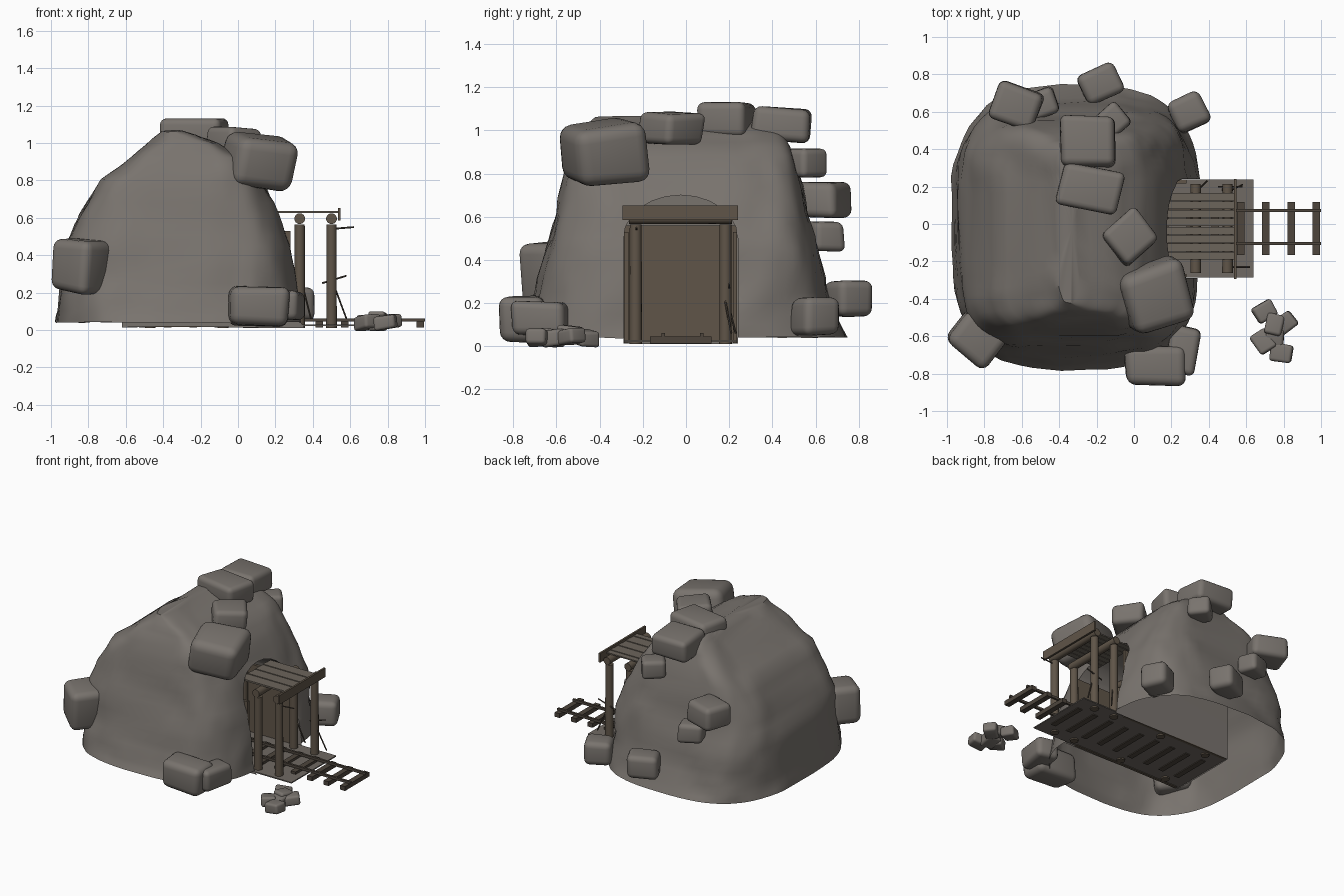
import bpy, bmesh, math, random
from mathutils import Vector, Matrix, Euler, noise

if "Cube" in bpy.data.objects:
    bpy.data.objects.remove(bpy.data.objects["Cube"])

random.seed(4)
CY = -0.025  # tunnel centre line


def material(name, r, g, b):
    m = bpy.data.materials.new(name)
    m.diffuse_color = (r, g, b, 1)
    m.use_nodes = True
    m.node_tree.nodes["Principled BSDF"].inputs["Base Color"].default_value = m.diffuse_color
    return m


ROCK = material("grey_rock", .19, .172, .155)
WOOD = material("brown_wood", .115, .09, .065)
PLANK = material("weathered_planks", .15, .128, .105)
DARK = material("dark_timber", .075, .06, .046)
FLOOR = material("floor_stone", .16, .142, .125)


def finish(bm, name, mat, angle=None):
    bmesh.ops.recalc_face_normals(bm, faces=bm.faces[:])
    me = bpy.data.meshes.new(name)
    bm.to_mesh(me)
    bm.free()
    ob = bpy.data.objects.new(name, me)
    bpy.context.collection.objects.link(ob)
    me.materials.append(mat)
    if angle:
        smooth(ob, angle)
    return ob


def smooth(ob, angle):
    bpy.ops.object.select_all(action='DESELECT')
    ob.select_set(True)
    bpy.context.view_layer.objects.active = ob
    bpy.ops.object.shade_smooth_by_angle(angle=math.radians(angle))


def box(name, x0, x1, y0, y1, z0, z1, mat):
    bm = bmesh.new()
    c = Vector(((x0 + x1) / 2, (y0 + y1) / 2, (z0 + z1) / 2))
    bmesh.ops.create_cube(bm, size=1, matrix=Matrix.Translation(c)
                          @ Matrix.Diagonal((x1 - x0, y1 - y0, z1 - z0, 1)))
    return finish(bm, name, mat)


def log(name, a, b, r, mat, sides=14):
    a, b = Vector(a), Vector(b)
    bm = bmesh.new()
    rot = (b - a).to_track_quat('Z', 'Y').to_matrix().to_4x4()
    bmesh.ops.create_cone(bm, cap_ends=True, segments=sides, radius1=r, radius2=r * .95,
                          depth=(b - a).length, matrix=Matrix.Translation((a + b) / 2) @ rot)
    return finish(bm, name, mat, 40)


def boulder(name, c, s, rot):
    bm = bmesh.new()
    bmesh.ops.create_cube(bm, size=1)
    for v in bm.verts:
        v.co *= 1 + random.uniform(-.1, .06)
        v.co = Vector(v.co[i] * s[i] for i in range(3))
    bmesh.ops.bevel(bm, geom=bm.edges[:], offset=.22 * min(s), segments=4,
                    profile=.5, affect='EDGES')
    e = Euler([math.radians(a) for a in rot])
    bm.transform(Matrix.Translation(c) @ e.to_matrix().to_4x4())
    return finish(bm, name, ROCK, 60)


# Rock mound: stacked superellipse rings (z, x left, x right, half depth, squareness)
TABLE = [(.01, -.985, .37, .78, 2.8), (.1, -.965, .345, .73, 3.2), (.25, -.95, .32, .68, 3.6),
         (.45, -.92, .28, .63, 4.5), (.62, -.85, .215, .58, 5), (.8, -.73, .12, .54, 6),
         (.92, -.57, .03, .50, 6), (1.0, -.47, -.1, .46, 6), (1.06, -.40, -.3, .40, 4)]
levels = []
for a, b in zip(TABLE, TABLE[1:]):
    for k in range(3):
        levels.append([p + (q - p) * k / 3 for p, q in zip(a, b)])
levels.append(TABLE[-1])
N = 72
bm = bmesh.new()
rings = []
for i, (z, xl, xr, yh, n) in enumerate(levels):
    ring = []
    for j in range(N):
        t = 2 * math.pi * (j + .5) / N
        c, s = math.cos(t), math.sin(t)
        x = (xl + xr) / 2 + (xr - xl) / 2 * math.copysign(abs(c) ** (2 / n), c)
        y = -.02 + yh * math.copysign(abs(s) ** (2 / n), s)
        p = Vector((x, y, z))
        if i:
            d = noise.noise(p * 5) * .018 + noise.noise(p * 11) * .008
            p += Vector((c, s, .4)) * d
        else:
            p.z += .03 * (abs(y) / .78) ** 4
        ring.append(bm.verts.new(p))
    rings.append(ring)
for lo, hi in zip(rings, rings[1:]):
    for j in range(N):
        k = (j + 1) % N
        bm.faces.new((lo[j], lo[k], hi[k], hi[j]))
for ring, z in ((rings[0], .01), (rings[-1], 1.07)):
    mid = bm.verts.new((-.33, -.02, z))
    for j in range(N):
        bm.faces.new((ring[j], ring[(j + 1) % N], mid))
mound = finish(bm, "rock_mound", ROCK)

# Arched tunnel cut through the mound
arch = [(CY - .265, -.2), (CY + .265, -.2)]
for k in range(13):
    a = math.pi * k / 12
    arch.append((CY + .265 * math.cos(a), .5 + .2 * math.sin(a)))
bm = bmesh.new()
f = bm.faces.new([bm.verts.new((-.62, y, z)) for y, z in arch])
ex = bmesh.ops.extrude_face_region(bm, geom=[f])
bmesh.ops.translate(bm, vec=(1.6, 0, 0),
                    verts=[g for g in ex["geom"] if isinstance(g, bmesh.types.BMVert)])
cutter = finish(bm, "tunnel_cutter", ROCK)
cutter.hide_render = True
mod = mound.modifiers.new("tunnel", 'BOOLEAN')
mod.operation = 'DIFFERENCE'
mod.solver = 'EXACT'
mod.object = cutter
bpy.context.view_layer.objects.active = mound
bpy.ops.object.modifier_apply(modifier="tunnel")
bpy.data.objects.remove(cutter)
# Open underside
bm = bmesh.new()
bm.from_mesh(mound.data)
low = [f for f in bm.faces if all(v.co.z < .06 for v in f.verts)]
bmesh.ops.delete(bm, geom=low, context='FACES')
bm.to_mesh(mound.data)
bm.free()
smooth(mound, 38)

# Boulders on and around the mound: centre, size, rotation
BOULDERS = [((.11, -.39, .90), (.36, .35, .28), (8, 8, 18)),
            ((-.02, -.07, 1.01), (.24, .23, .15), (0, 4, 40)),
            ((-.235, .19, 1.05), (.33, .23, .16), (0, 0, -12)),
            ((-.245, .44, 1.03), (.30, .28, .16), (-5, 0, 0)),
            ((-.12, .55, .85), (.16, .15, .13), (0, 0, 40)),
            ((-.63, .63, .68), (.26, .22, .17), (0, 0, -20)),
            ((-.50, .64, .51), (.18, .15, .14), (0, 0, 20)),
            ((-.18, .75, .22), (.22, .18, .17), (0, 0, 25)),
            ((.29, .60, .14), (.20, .19, .18), (0, 0, 25)),
            ((-.85, -.61, .34), (.26, .22, .28), (0, 6, -38)),
            ((.11, -.76, .125), (.32, .21, .21), (0, 2, 0)),
            ((.26, -.67, .13), (.17, .26, .16), (0, 0, -12))]
for i, b in enumerate(BOULDERS):
    boulder("boulder_%d" % (i + 1), *b)
# Small rubble pile beside the rails
for i, (x, y, z) in enumerate([(.70, -.47, .04), (.75, -.54, .06), (.69, -.63, .04), (.79, -.69, .04),
                               (.81, -.53, .045), (.75, -.61, .04)]):
    boulder("rubble_%d" % (i + 1), (x, y, z), (.12, .10, .075), (0, 8, 30 + i * 47))

# Tunnel floor and timber lining
box("tunnel_floor", -.62, .64, CY - .262, CY + .262, .02, .028, FLOOR)
box("tunnel_back_wall", -.61, -.59, CY - .26, CY + .26, .03, .56, WOOD)
for s in (-1, 1):
    y = CY + s * .252
    box("side_lining", -.6, .28, y - .01, y + .01, .015, .53, WOOD)

# Support frames: two posts and a cross log each
for x in (.5, .33, -.08, -.47):
    for s in (-1, 1):
        log("support_post", (x, CY + s * .208, .01), (x, CY + s * .208, .565), .029, WOOD)
    log("cross_log", (x, CY - .238, .595), (x, CY + .238, .595), .029, WOOD)

# Plank roof and front header board
for k in range(8):
    y = CY + .012 - .18 + k * .045
    box("roof_plank", .15, .54, y + .002, y + .043, .624, .636 - .003 * (k % 2), PLANK)
box("header_board", .535, .549, CY - .27, CY + .265, .585, .652, WOOD)

# Railway: sleepers and rails
for k in range(12):
    x = .975 - k * .135
    if x > -.58:
        box("sleeper", x - .02, x + .02, CY - .142, CY + .142, .014, .046, DARK)
for y in (-.105, .073):
    box("rail", -.58, 1.0, y - .008, y + .008, .044, .062, DARK)

# Thin sticks and pegs on the front posts
for a, b in [((.52, .18, .22), (.58, .21, .06)), ((.35, .19, .22), (.39, .23, .06)),
             ((.50, -.23, .54), (.62, -.23, .55)), ((.45, .2, .25), (.58, .2, .29)),
             ((.52, -.23, .25), (.52, -.24, .35))]:
    log("thin_stick", a, b, .005, DARK, 6)
